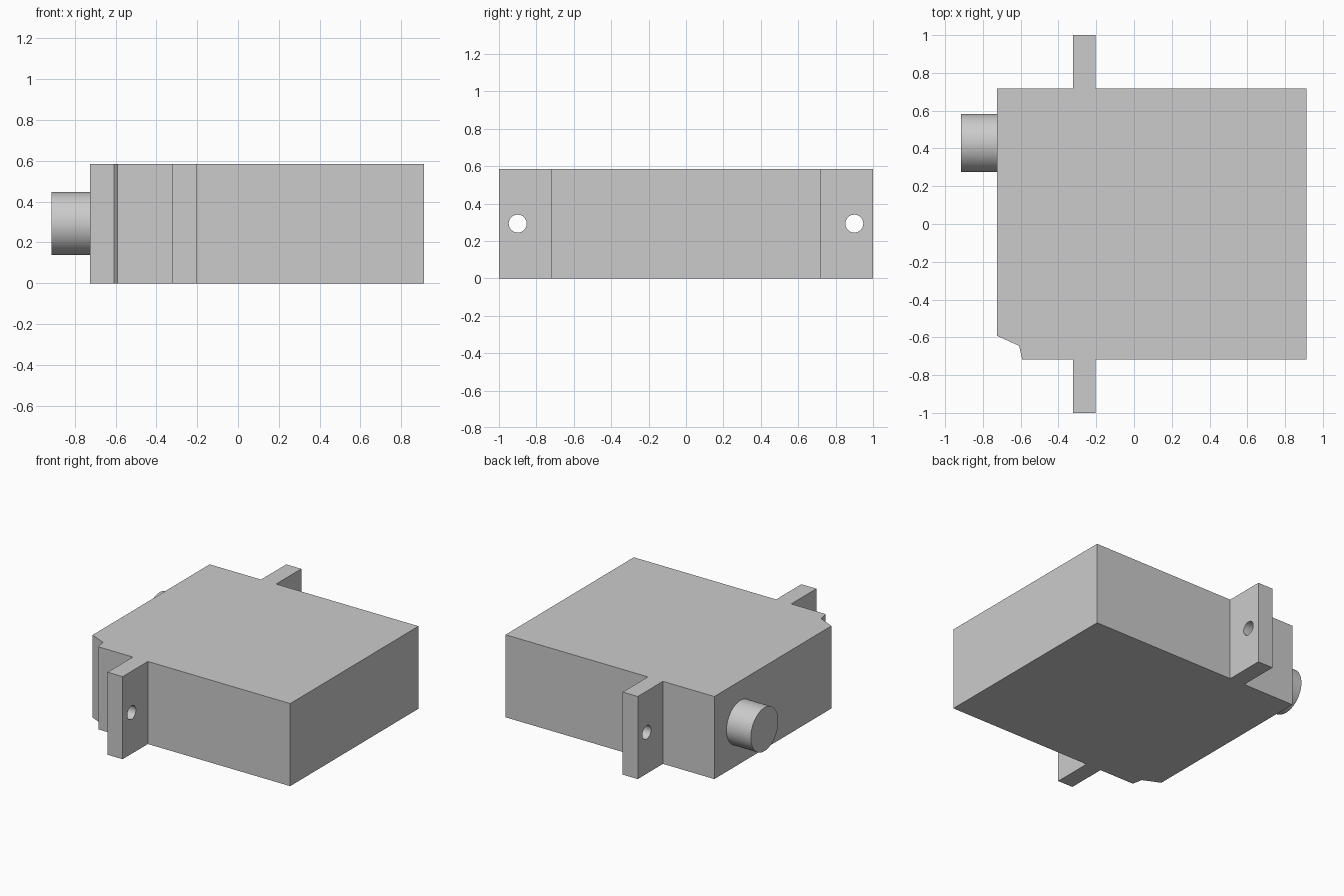
import bpy, bmesh, math
from mathutils import Vector

cube = bpy.data.objects.get("Cube")
if cube:
    bpy.data.objects.remove(cube, do_unlink=True)

HEIGHT = 0.585
MID_Z = HEIGHT / 2

# Single grey plastic
grey = bpy.data.materials.new("light grey plastic")
grey.use_nodes = True
colour = (0.6, 0.6, 0.6, 1.0)
grey.diffuse_color = colour
grey.node_tree.nodes["Principled BSDF"].inputs["Base Color"].default_value = colour


def extrude_outline(name, points, height):
    """Solid prism from a counter-clockwise xy outline standing on z = 0."""
    bm = bmesh.new()
    base = bm.faces.new([bm.verts.new((x, y, 0)) for x, y in points])
    top = bmesh.ops.extrude_face_region(bm, geom=[base], use_keep_orig=True)
    verts = [g for g in top["geom"] if isinstance(g, bmesh.types.BMVert)]
    bmesh.ops.translate(bm, verts=verts, vec=Vector((0, 0, height)))
    bmesh.ops.recalc_face_normals(bm, faces=bm.faces[:])
    mesh = bpy.data.meshes.new(name)
    bm.to_mesh(mesh)
    bm.free()
    obj = bpy.data.objects.new(name, mesh)
    bpy.context.collection.objects.link(obj)
    mesh.materials.append(grey)
    return obj


def x_cylinder(name, radius, x0, x1, y, z, sides):
    """Cylinder lying along x between x0 and x1."""
    bpy.ops.mesh.primitive_cylinder_add(
        vertices=sides, radius=radius, depth=x1 - x0,
        location=((x0 + x1) / 2, y, z), rotation=(0, math.pi / 2, 0))
    obj = bpy.context.object
    obj.name = name
    obj.data.materials.append(grey)
    return obj


def smooth(obj):
    bpy.ops.object.select_all(action='DESELECT')
    obj.select_set(True)
    bpy.context.view_layer.objects.active = obj
    bpy.ops.object.shade_smooth_by_angle(angle=math.radians(30))


# Housing with a mounting ear at each end and a notched front corner
L, R, Y = -0.725, 0.912, 0.718
EAR_L, EAR_R = -0.322, -0.204
housing = extrude_outline("housing", [
    (L, -0.592), (-0.608, -0.645), (-0.592, -Y),
    (EAR_L, -Y), (EAR_L, -1), (EAR_R, -1), (EAR_R, -Y),
    (R, -Y), (R, Y),
    (EAR_R, Y), (EAR_R, 1), (EAR_L, 1), (EAR_L, Y), (L, Y),
], HEIGHT)

# Screw holes through the ears
for side in (-1, 1):
    cutter = x_cylinder("screw_hole_cutter", 0.048, EAR_L - 0.1, EAR_R + 0.1,
                        side * 0.9, MID_Z, 32)
    cutter.hide_render = True
    mod = housing.modifiers.new("screw_hole", 'BOOLEAN')
    mod.operation = 'DIFFERENCE'
    mod.solver = 'EXACT'
    mod.object = cutter
    bpy.context.view_layer.objects.active = housing
    bpy.ops.object.modifier_apply(modifier=mod.name)
    bpy.data.objects.remove(cutter, do_unlink=True)
smooth(housing)

# Output shaft
shaft = x_cylinder("output_shaft", 0.154, -0.915, L, 0.428, MID_Z, 64)
smooth(shaft)
